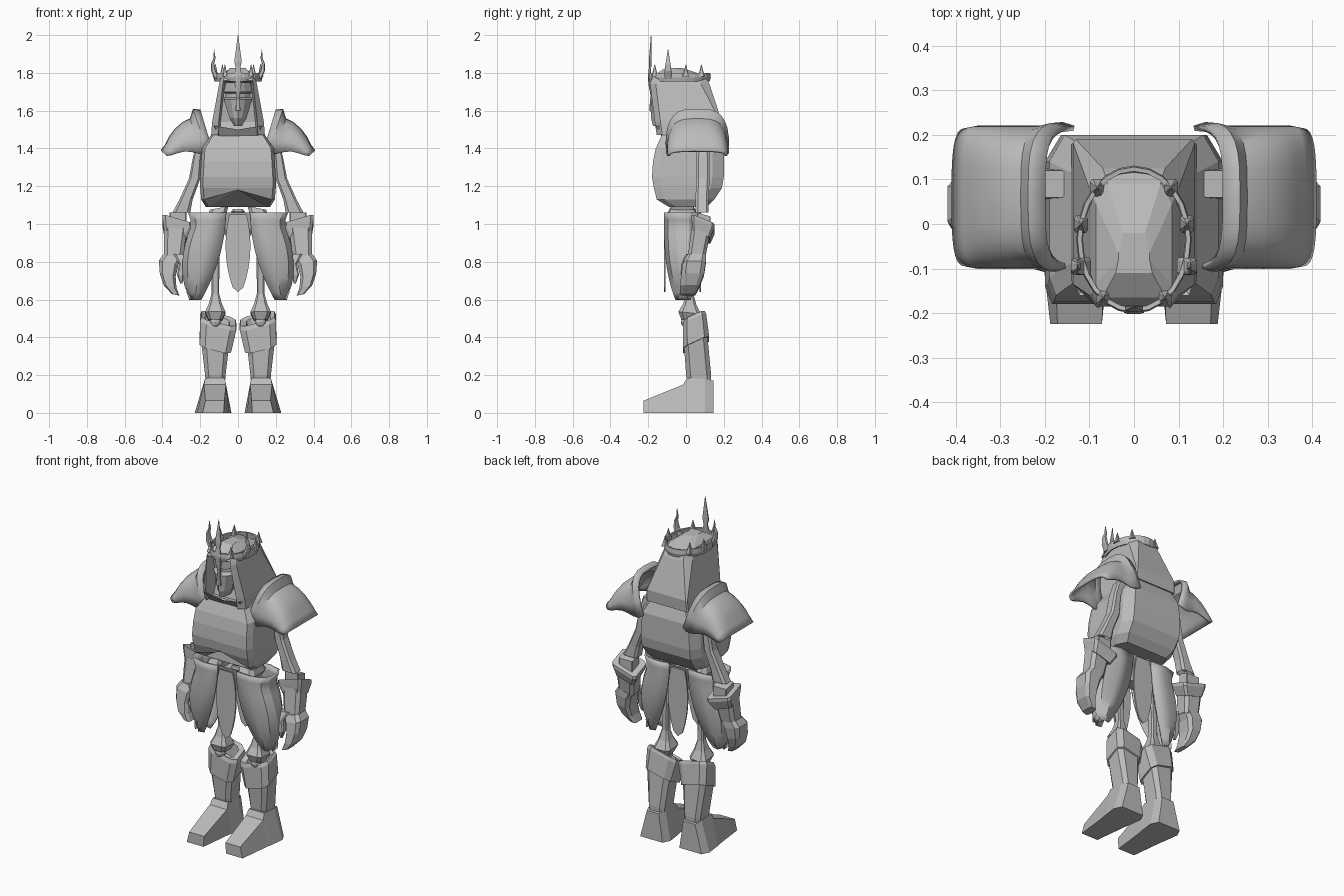
import bpy, bmesh
from math import sin, cos, pi, copysign
from mathutils import Vector

if "Cube" in bpy.data.objects:
    bpy.data.objects.remove(bpy.data.objects["Cube"])

GREY = (.5, .5, .5, 1)
steel = bpy.data.materials.new("grey_steel")
steel.use_nodes = True
steel.diffuse_color = GREY
steel.node_tree.nodes["Principled BSDF"].inputs["Base Color"].default_value = GREY


def finish(name, bm, mirror=False, thick=0, smooth=False):
    """Turn a bmesh into a named object with its modifiers."""
    bmesh.ops.recalc_face_normals(bm, faces=bm.faces)
    mesh = bpy.data.meshes.new(name)
    bm.to_mesh(mesh)
    bm.free()
    mesh.materials.append(steel)
    part = bpy.data.objects.new(name, mesh)
    bpy.context.collection.objects.link(part)
    if smooth:
        bpy.ops.object.select_all(action="DESELECT")
        part.select_set(True)
        bpy.context.view_layer.objects.active = part
        bpy.ops.object.shade_smooth_by_angle(angle=.5)
    if thick:
        solid = part.modifiers.new("thickness", "SOLIDIFY")
        solid.thickness, solid.offset = thick, 0
    if mirror:
        part.modifiers.new("mirror", "MIRROR").use_mirror_merge = False


def loft(name, rings, closed=True, caps=True, **options):
    """Skin a list of rings that share one point count."""
    bm = bmesh.new()
    loops = [[bm.verts.new(point) for point in ring] for ring in rings]
    count = len(loops[0])
    for lower, upper in zip(loops, loops[1:]):
        for i in range(count if closed else count - 1):
            j = (i + 1) % count
            bm.faces.new((lower[i], lower[j], upper[j], upper[i]))
    if caps and closed:
        bm.faces.new(loops[0])
        bm.faces.new(loops[-1])
    finish(name, bm, **options)


def octagon(x, y, z, hx, hy=None, tilt_x=0, tilt_y=0, cut=.35):
    """Chamfered rectangle, optionally tilted along x and y."""
    hy = hy or hx
    k = 1 - cut
    corners = [(-k, -1), (k, -1), (1, -k), (1, k), (k, 1), (-k, 1), (-1, k), (-1, -k)]
    return [(x + hx * u, y + hy * v, z + tilt_x * hx * u + tilt_y * hy * v) for u, v in corners]


def tube(name, *path, mirror=True, **shape):
    loft(name, [octagon(*section, **shape) for section in path], mirror=mirror)


def symmetric(half):
    """Complete a half outline whose first point lies on x = 0."""
    return half + [(-x, y, z) for x, y, z in reversed(half[1:])]


# Breastplate with an arched lower edge
def chest_ring(z, hx, front, back, arch=0):
    return symmetric([(0, front, z + arch), (hx * .92, front, z), (hx, front + .04, z),
                      (hx, back - .06, z), (hx * .82, back, z)])


loft("breastplate", [chest_ring(*ring) for ring in (
    (1.49, .13, -.12, .17), (1.4, .19, -.16, .2), (1.33, .195, -.175, .2), (1.25, .2, -.18, .2),
    (1.19, .2, -.17, .19), (1.13, .195, -.155, .15, .05), (1.09, .17, -.09, .11, .1))])


# Hood with a recessed face opening, its back corners sharpening downward
def hood_ring(z, hx, front, back, recess=0, corner=.7):
    edge = hx * .6 + .02
    return symmetric([(0, front + recess, z), (edge - .01, front + recess, z), (edge, front, z),
                      (hx, front + .03, z), (hx, back - .15 * (1 - corner), z), (hx * corner, back, z)])


loft("hood", [hood_ring(*ring) for ring in (
    (1.47, .142, -.155, .185, .05, .95), (1.54, .137, -.165, .19, .08, .95),
    (1.74, .1, -.19, .125, .08), (1.76, .095, -.185, .115), (1.79, .085, -.165, .09),
    (1.825, .035, -.11, -.02))])


# Face mask with an eye slit, nose guard and collar
def mask_ring(z, width, y):
    return symmetric([(0, y - .02, z), (width / 2, y, z), (width, y + .04, z), (width * .7, y + .09, z)])


loft("face_mask", [mask_ring(*ring) for ring in (
    (1.52, .02, -.155), (1.56, .045, -.165), (1.66, .075, -.17), (1.67, .07, -.135),
    (1.69, .07, -.135), (1.7, .075, -.17), (1.75, .065, -.175))])
tube("nose_guard", (0, -.18, 1.6, .015), (0, -.18, 1.68, .008), (0, -.19, 1.75, .02, .01), mirror=False)
loft("collar", [chest_ring(*ring) for ring in (
    (1.46, .115, -.125, .17), (1.52, .135, -.16, .18, -.02), (1.47, .1, -.11, .15))], caps=False)


# Crown band
def crown_point(angle, z, scale=1):
    return .122 * scale * sin(angle), -.035 - .158 * scale * cos(angle), z


loft("crown_band", [[crown_point(i * pi / 12, z, scale) for i in range(24)]
                    for z, scale in ((1.755, .98), (1.775, 1.02), (1.8, 1))], caps=False, thick=.01)

# Crown points: front blade, horns and small spikes
TIP = .001
tube("crown_blade", (0, -.19, 1.73, .008), (0, -.195, 1.78, .022, .007), (0, -.19, 1.83, .012, .006),
     (0, -.19, 1.86, .02, .007), (0, -.185, 2, TIP), mirror=False)
tube("crown_horns", (.11, -.095, 1.77, .014, .02), (.13, -.095, 1.81, .012, .018),
     (.134, -.095, 1.85, .008, .013), (.124, -.095, 1.88, .005, .008), (.127, -.095, 1.925, TIP))
for number, angle in enumerate((.6, 1.79, 2.4)):
    tube(f"crown_spikes_{number}", (*crown_point(angle, 1.78), .016, .02),
         (*crown_point(angle, 1.81), .008, .01), (*crown_point(angle, 1.845), TIP))


# Shoulder guards: a raised flange, then a dome of arches swept outward to a lip
def arch_ring(top, bottom, half_depth=.155):
    ring = []
    for i in range(15):
        across, rise = cos(pi * i / 14), abs(sin(pi * i / 14)) ** .65
        spot = Vector(bottom).lerp(Vector(top), rise)
        ring.append((spot.x, .06 - half_depth * copysign(abs(across) ** .6, across), spot.y))
    return ring


loft("shoulder_guards", [arch_ring(*ring) for ring in (
    ((.2, 1.6), (.135, 1.39)), ((.235, 1.605), (.16, 1.375), .163), ((.25, 1.555), (.2, 1.37)),
    ((.29, 1.535), (.24, 1.38)), ((.33, 1.5), (.28, 1.385)), ((.36, 1.46), (.32, 1.375)),
    ((.38, 1.42), (.35, 1.365)), ((.405, 1.385), (.375, 1.36), .15))],
    closed=False, mirror=True, thick=.012, smooth=True)

# Arms
tube("upper_arms", (.18, .09, 1.45, .03), (.215, .09, 1.36, .022, .035), (.23, .09, 1.24, .03, .035),
     (.275, .085, 1.13, .035), (.3, .085, 1.06, .047, .035), (.295, .085, 1.09, .02))
tube("elbow_blocks", (.318, .095, .98, .045, .035), (.318, .095, 1.05, .045, .035), cut=.1, tilt_y=-.3)
tube("gauntlet_cuffs", (.33, .08, .93, .06, .048), (.32, .09, .985, .08, .06),
     (.32, .09, 1.005, .08, .06), tilt_x=.3, tilt_y=-.4, cut=.2)
tube("forearms", (.33, .08, .97, .062, .05), (.342, .055, .82, .05, .045), tilt_y=-.2)
tube("hands", (.345, .055, .83, .05), (.367, .045, .795, .052, .06), (.372, .035, .73, .042, .06),
     (.36, .02, .67, .034, .052), (.33, .01, .625, .02, .04), tilt_x=.2)
tube("thumbs", (.31, .02, .84, .03, .02), (.29, 0, .79, .022), (.305, -.01, .73, .018), (.3, -.01, .685, .006))

# Spine and pelvis
for number in range(5):
    z = 1.01 + .04 * number
    tube(f"vertebra_{number}", (0, 0, z, .026), (0, 0, z + .015, .036), (0, 0, z + .03, .026), mirror=False)
tube("pelvis", (0, -.01, .92, .05, .04), (0, -.01, .99, .11, .06), (0, -.01, 1.06, .14, .08),
     (0, -.01, 1.03, .08, .05), mirror=False)
tube("hip_wings", (.1, -.02, 1, .03, .06), (.11, -.02, 1.05, .05, .08), (.1, -.02, 1.085, .05, .06), tilt_x=-.2)


# Hip plates wrapping from front to back, pinched below the top and rounded to a low outer tip
def hip_ring(t):
    z = 1.06 - .46 * t
    inner = .065 + .13 * t * t
    outer = .215 + .075 * sin(.8 * pi * t) + .045 * max(0, 1 - 8 * t)
    front, back = -.112 + .06 * t ** 3, .075 - .055 * t ** 3
    middle, side = (inner + outer) / 2, outer - .025
    return [(inner, front + .008, z), (middle, front, z), (side, front + .02, z),
            (outer, front + .06, z), (outer, back - .06, z),
            (side, back - .02, z), (middle, back, z), (inner, back - .008, z)]


loft("hip_plates", [hip_ring(i / 12) for i in range(13)], closed=False, mirror=True, thick=.01, smooth=True)

# Hanging leaf plates
for name, y in (("front_leaf", -.112), ("back_leaf", .075)):
    half = [(.066 * sin(pi * (.2 + .1 * i)) ** .7, 1.05 - .055 * i) for i in range(8)]
    outline = half + [(0, .64)] + [(-x, z) for x, z in reversed(half)]
    bm = bmesh.new()
    bm.faces.new([bm.verts.new((x, y, z)) for x, z in outline])
    finish(name, bm, thick=.009)

# Thighs and knees
LEG = .12
tube("thigh_bones", (.11, .01, 1, .035, .03), (LEG, .015, .85, .022), (LEG, .02, .63, .02),
     (LEG, .02, .575, .035), (LEG, .02, .53, .055, .06), (LEG, .02, .49, .035, .045), tilt_y=-.1)
bm = bmesh.new()
bmesh.ops.create_icosphere(bm, subdivisions=2, radius=.032)
bmesh.ops.translate(bm, verts=bm.verts, vec=(LEG, .005, .48))
finish("knee_joints", bm, mirror=True)

# Greaves with a hollow knee collar
tube("greaves", (LEG, .07, .17, .052, .062), (LEG, .067, .2, .054, .066), (LEG, .05, .4, .078, .064))
tube("greave_collars", (LEG, .053, .36, .083, .07), (.105, .045, .48, .096, .062),
     (.102, .045, .5, .09, .055), (.107, .045, .49, .062, .042), (LEG, .045, .41, .055, .04),
     tilt_x=.25, tilt_y=.45)


# Boots lofted from toe to heel
def boot_ring(y, sole, top, height):
    x = LEG + .012
    return [(x - sole, y, 0), (x + sole, y, 0), (x + top - .01, y, height), (x - top - .01, y, height)]


loft("boots", [boot_ring(*ring) for ring in (
    (-.224, .056, .05, .065), (-.015, .08, .058, .15), (.005, .085, .052, .185),
    (.1, .097, .053, .18), (.145, .075, .04, .17))], mirror=True)
